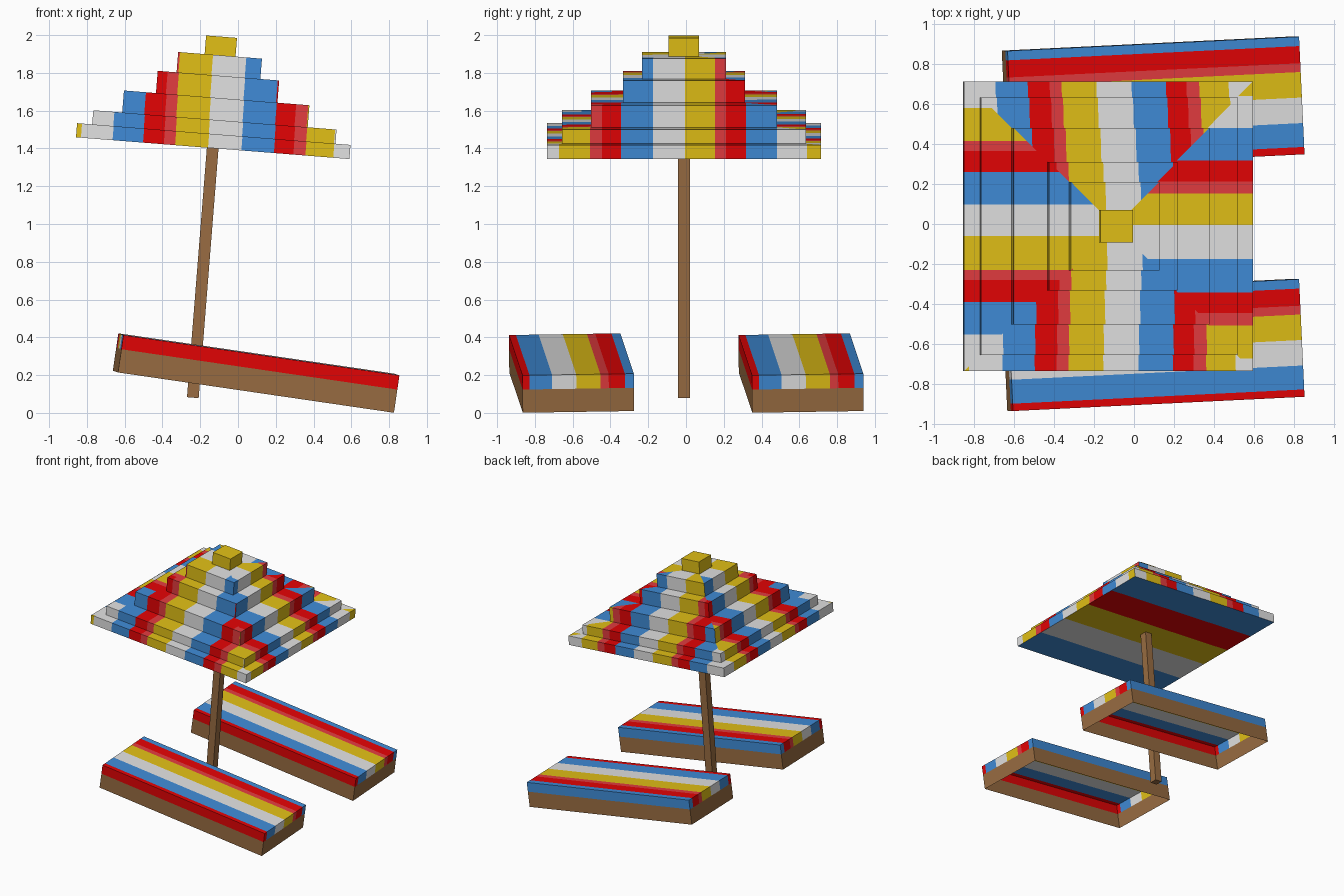
import bpy, bmesh, math
from mathutils import Matrix, Vector

if "Cube" in bpy.data.objects:
    bpy.data.objects.remove(bpy.data.objects["Cube"])

# Flat colours
COLOURS = [("blue cloth", (.05, .26, .68)), ("red cloth", (.78, .001, .0015)),
           ("light red cloth", (.77, .045, .05)), ("yellow cloth", (.76, .53, .008)),
           ("white cloth", (.76, .76, .76)), ("brown wood", (.32, .152, .054))]
MATS = []
for name, rgb in COLOURS:
    m = bpy.data.materials.new(name)
    m.diffuse_color = (*rgb, 1)
    m.use_nodes = True
    m.node_tree.nodes["Principled BSDF"].inputs["Base Color"].default_value = m.diffuse_color
    MATS.append(m)
B, R, L, Y, W, N = range(6)


def block(lo, hi):
    """Axis-aligned box as a bmesh."""
    bm = bmesh.new()
    lo, hi = Vector(lo), Vector(hi)
    size = hi - lo
    bmesh.ops.create_cube(bm, size=1, matrix=Matrix.Translation((lo + hi) / 2)
                          @ Matrix.Diagonal((*size, 1)))
    bm.normal_update()
    return bm


def cut(bm, co, no, pick=lambda f: True):
    """Slice the picked faces with a plane."""
    faces = [f for f in bm.faces if pick(f)]
    geom = set(faces)
    for f in faces:
        geom.update(f.edges)
        geom.update(f.verts)
    bmesh.ops.bisect_plane(bm, geom=list(geom), plane_co=co, plane_no=no, dist=1e-5)


def drop_bottom(bm):
    bmesh.ops.delete(bm, geom=[f for f in bm.faces if f.normal.z < -.5], context='FACES')


def stripe(bm, cuts, colours, axis, origin, pick):
    """Cut the picked faces into bands along axis and colour each band."""
    axis, origin = Vector(axis), Vector(origin)
    unit = axis / axis.length_squared
    for c in cuts:
        cut(bm, origin + unit * c, axis, pick)
    for f in bm.faces:
        if pick(f):
            key = (f.calc_center_median() - origin).dot(axis)
            f.material_index = colours[sum(key > c for c in cuts)]


def finish(bm, name, matrix):
    bmesh.ops.remove_doubles(bm, verts=bm.verts[:], dist=1e-5)
    me = bpy.data.meshes.new(name)
    bm.to_mesh(me)
    bm.free()
    for m in MATS:
        me.materials.append(m)
    ob = bpy.data.objects.new(name, me)
    ob.matrix_world = matrix
    bpy.context.collection.objects.link(ob)
    return ob


def rot(deg, axis):
    return Matrix.Rotation(math.radians(deg), 4, axis)


# Parasol frame: origin under the canopy, leaning towards +x
PARASOL = Matrix.Translation((-.134, -.011, 1.4015)) @ rot(4.55, 'Y')

# Stripe boundaries for the four canopy quarters
FRONT = ([-.70, -.532, -.37, -.26, -.2, -.025, .152, .325, .428, .492, .64],
         [Y, W, B, R, L, Y, W, B, R, L, Y, W])
LEFT = ([-.542, -.38, -.27, -.22, -.05, .108, .272, .377, .428, .592],
        [W, B, R, L, Y, W, B, R, L, Y, W])
RIGHT = ([-.662, -.498, -.435, -.333, -.165, .007, .165, .223, .328, .492, .652],
         [W, Y, L, R, B, W, Y, L, R, B, W, Y])


def quarter(f):
    c = f.calc_center_median()
    if f.normal.z < -.5:
        return "under"
    if abs(c.x) > abs(c.y):
        return "right" if c.x > 0 else "left"
    return "front"


# Stepped canopy tiers (half width, top height)
z0 = 0
for i, (h, z1) in enumerate([(.726, .075), (.646, .15), (.4925, .267),
                             (.3225, .385), (.2225, .493)]):
    bm = block((-h, -h, z0), (h, h, z1))
    if i:
        drop_bottom(bm)
    for no in ((1, 1, 0), (1, -1, 0)):
        cut(bm, (0, 0, 0), no, lambda f: f.normal.z > .5)
    bmesh.ops.split_edges(bm, edges=bm.edges[:])
    stripe(bm, *FRONT, (1, .025, 0), (0, -.72, 0), lambda f: quarter(f) == "front")
    stripe(bm, *LEFT, (0, 1, 0), (0, 0, 0), lambda f: quarter(f) == "left")
    stripe(bm, *RIGHT, (0, 1, 0), (0, 0, 0), lambda f: quarter(f) == "right")
    stripe(bm, [h * k for k in (-.6, -.2, .2, .6)], [B, W, Y, R, B], (0, 1, 0),
           (0, 0, 0), lambda f: quarter(f) == "under")
    finish(bm, f"canopy_tier_{i + 1}", PARASOL)
    z0 = z1

# Yellow cap
bm = block((-.082, -.081, z0), (.082, .081, .592))
for f in bm.faces:
    f.material_index = Y
finish(bm, "canopy_cap", PARASOL)

# Pole
bm = block((-.031, -.031, -1.325), (.031, .031, 0))
for f in bm.faces:
    f.material_index = N
finish(bm, "parasol_pole", PARASOL)

# Two sun beds: open-bottomed boxes with a striped cloth over a wooden rim
for name, y in (("back", .609), ("front", -.606)):
    bm = block((-.739, -.295, -.1), (.739, .295, .1))
    drop_bottom(bm)
    cut(bm, (0, 0, .024), (0, 0, 1))
    stripe(bm, [-.258, -.138, -.01, .118, .162, .248], [R, B, W, Y, L, R, B], (0, 1, 0),
           (0, 0, 0), lambda f: f.calc_center_median().z > .024)
    for f in bm.faces:
        if f.calc_center_median().z < .024:
            f.material_index = N
    finish(bm, name + "_sun_bed", Matrix.Translation((.096, y, .211))
           @ rot(2.8, 'Z') @ rot(8.3, 'Y') @ rot(.9, 'X'))
